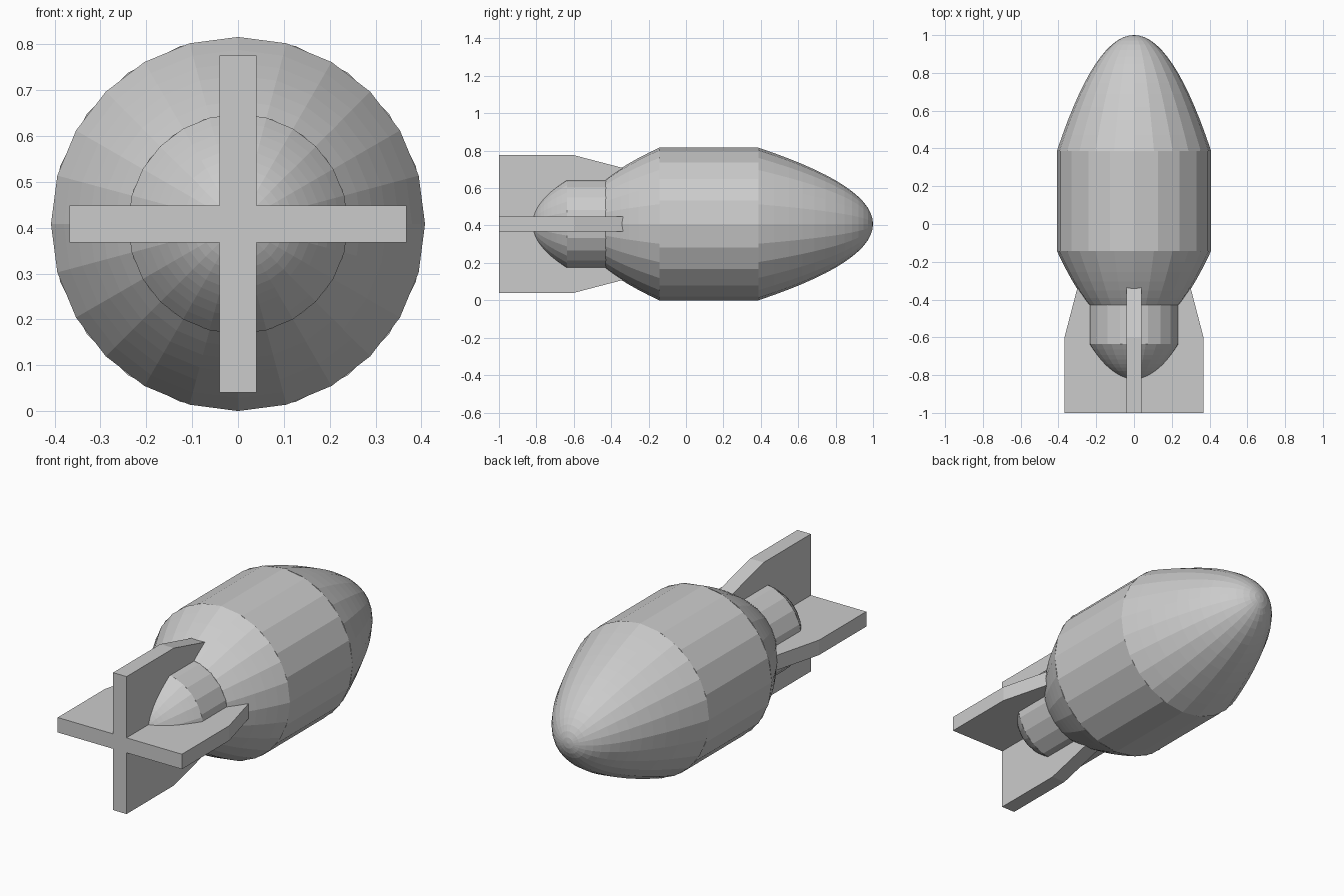
import bpy, bmesh, math

if "Cube" in bpy.data.objects:
    bpy.data.objects.remove(bpy.data.objects["Cube"])

R, r, CZ = 0.408, 0.24, 0.408   # main radius, tail radius, axis height


def finish(bm, name):
    bmesh.ops.remove_doubles(bm, verts=bm.verts, dist=1e-5)
    bmesh.ops.recalc_face_normals(bm, faces=bm.faces)
    me = bpy.data.meshes.new(name)
    bm.to_mesh(me)
    bm.free()
    ob = bpy.data.objects.new(name, me)
    ob.location.z = CZ
    bpy.context.collection.objects.link(ob)
    return ob


def lathe(name, profile, sides):
    """Spin (y, radius) points around the y axis, capping open ends."""
    bm = bmesh.new()
    rings = []
    for y, rad in profile:
        if rad < 1e-6:
            rings.append([bm.verts.new((0, y, 0))] * sides)
        else:
            angles = [math.tau * i / sides for i in range(sides)]
            rings.append([bm.verts.new((rad * math.cos(a), y, rad * math.sin(a))) for a in angles])
    for a, b in zip(rings, rings[1:]):
        for i in range(sides):
            j = (i + 1) % sides
            bm.faces.new(list(dict.fromkeys((a[i], a[j], b[j], b[i]))))
    for ring in (rings[0], rings[-1]):
        if ring[0] is not ring[1]:
            bm.faces.new(ring)
    return finish(bm, name)


def parabola(y0, r0, y1, r1, steps):
    """Profile whose squared radius falls linearly along y."""
    pts = []
    for i in range(steps + 1):
        rad = r0 + (r1 - r0) * i / steps
        pts.append((y0 + (y1 - y0) * (r0**2 - rad**2) / (r0**2 - r1**2), rad))
    return pts


# Body: rounded nose, straight barrel, curved rear taper
lathe("nose", parabola(0.387, R, 1.0, 0, 14), 24)
lathe("barrel", [(-0.143, R), (0.387, R)], 20)
lathe("rear_taper", parabola(-0.143, R, -0.43, r, 6), 24)

# Tail: narrow neck with a rounded end cap
lathe("tail_neck", [(-0.635, r), (-0.40, r)], 20)
lathe("tail_cap", parabola(-0.635, r, -0.825, 0, 12), 24)

# Crossed fins: one tapered plate, and its copy turned upright
half = [(0.368, -1.0), (0.368, -0.6), (0.295, -0.32)]
outline = half + [(-x, y) for x, y in reversed(half)]
for name, turn in (("fin_horizontal", 0), ("fin_vertical", math.pi / 2)):
    bm = bmesh.new()
    face = bm.faces.new([bm.verts.new((x, y, -0.04)) for x, y in outline])
    ext = bmesh.ops.extrude_face_region(bm, geom=[face])["geom"]
    bmesh.ops.translate(bm, vec=(0, 0, 0.08),
                        verts=[v for v in ext if isinstance(v, bmesh.types.BMVert)])
    finish(bm, name).rotation_euler.y = turn
